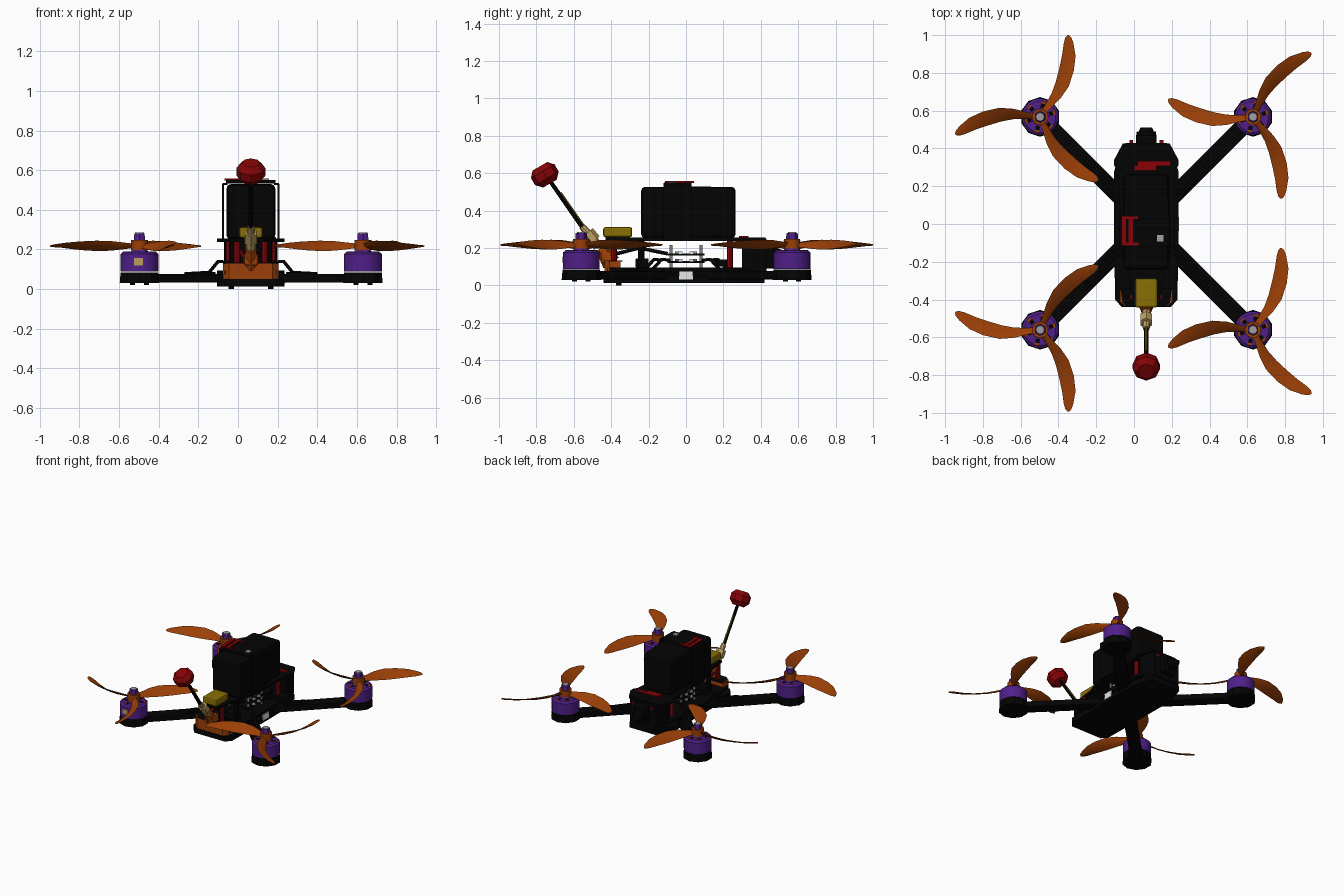
import bpy, bmesh
from math import sin, cos, pi, radians
from mathutils import Vector, Matrix

if "Cube" in bpy.data.objects:
    bpy.data.objects.remove(bpy.data.objects["Cube"])


def material(name, rgb, rough=0.7):
    m = bpy.data.materials.new(name)
    m.use_nodes = True
    m.diffuse_color = (*rgb, 1)
    node = m.node_tree.nodes["Principled BSDF"]
    node.inputs["Base Color"].default_value = (*rgb, 1)
    node.inputs["Roughness"].default_value = rough
    return m


BLACK = material("carbon black", (.0012, .0012, .0012))
ORANGE = material("burnt orange", (.33, .05, .002))
PURPLE = material("anodised purple", (.08, .014, .25))
RED = material("dark red", (.24, .001, .002))
YELLOW = material("mustard yellow", (.25, .16, .002))
BRASS = material("pale brass", (.50, .34, .12))
SILVER = material("silver grey", (.35, .35, .36))
SLATE = material("slate blue", (.10, .15, .20))
WHITE = material("white", (1, 1, 1))
CX = .065  # centre line of the airframe


def finish(bm, name, mat, smooth=False):
    bmesh.ops.recalc_face_normals(bm, faces=bm.faces[:])
    me = bpy.data.meshes.new(name)
    bm.to_mesh(me)
    bm.free()
    me.materials.append(mat)
    ob = bpy.data.objects.new(name, me)
    bpy.context.collection.objects.link(ob)
    if smooth:
        bpy.ops.object.select_all(action='DESELECT')
        ob.select_set(True)
        bpy.context.view_layer.objects.active = ob
        bpy.ops.object.shade_smooth_by_angle(angle=radians(35))
    return ob


def box(name, centre, size, mat, bevel=0, turn=0):
    bm = bmesh.new()
    bmesh.ops.create_cube(bm, size=1)
    bmesh.ops.scale(bm, vec=size, verts=bm.verts)
    if bevel:
        bmesh.ops.bevel(bm, geom=bm.edges[:], offset=bevel, segments=2,
                        profile=.5, affect='EDGES')
    bmesh.ops.rotate(bm, matrix=Matrix.Rotation(turn, 3, 'Z'), verts=bm.verts)
    bmesh.ops.translate(bm, vec=centre, verts=bm.verts)
    return finish(bm, name, mat)


def rod(name, a, b, r1, r2, mat, sides=12, smooth=True):
    a, b = Vector(a), Vector(b)
    bm = bmesh.new()
    bmesh.ops.create_cone(bm, cap_ends=True, segments=sides, radius1=r1,
                          radius2=r2, depth=(b - a).length)
    rot = (b - a).to_track_quat('Z', 'Y').to_matrix().to_4x4()
    bmesh.ops.transform(bm, matrix=Matrix.Translation((a + b) / 2) @ rot, verts=bm.verts)
    return finish(bm, name, mat, smooth)


def plate(name, half, z0, z1, mat):
    """Prism mirrored about the centre line, half = (half width, y) points."""
    outline = [(CX + w, y) for w, y in half] + [(CX - w, y) for w, y in reversed(half)]
    bm = bmesh.new()
    face = bm.faces.new([bm.verts.new((x, y, z0)) for x, y in outline])
    new = bmesh.ops.extrude_face_region(bm, geom=[face])["geom"]
    bmesh.ops.translate(bm, vec=(0, 0, z1 - z0),
                        verts=[v for v in new if isinstance(v, bmesh.types.BMVert)])
    return finish(bm, name, mat)


def wire(name, pts, r, mat):
    cu = bpy.data.curves.new(name, 'CURVE')
    cu.dimensions = '3D'
    cu.bevel_depth, cu.bevel_resolution, cu.use_fill_caps = r, 1, True
    sp = cu.splines.new('POLY')
    sp.points.add(len(pts) - 1)
    for p, co in zip(sp.points, pts):
        p.co = (*co, 1)
    cu.materials.append(mat)
    bpy.context.collection.objects.link(bpy.data.objects.new(name, cu))


# blade stations: radius, sweep in degrees before the tip, chord, pitch in degrees
BLADE = [(.02, -17, .035, 34), (.07, -18, .047, 42), (.14, -18, .072, 41),
         (.21, -15, .090, 36), (.29, -10, .090, 30), (.36, -6, .078, 24),
         (.42, -2, .053, 18), (.447, -.5, .032, 15), (.458, 0, .008, 12)]


def propeller(name, x, y, spin):
    bm = bmesh.new()
    for k in range(3):
        tip = radians(71 + 120.7 * k)
        path = [Vector((r * cos(tip + radians(a)), r * sin(tip + radians(a)), 0))
                for r, a, c, p in BLADE]
        rings = []
        for i, (r, a, chord, pitch) in enumerate(BLADE):
            t = (path[min(i + 1, len(path) - 1)] - path[max(i - 1, 0)]).normalized()
            lead = Vector((t.y, -t.x, 0))
            across = lead * cos(radians(pitch)) + Vector((0, 0, sin(radians(pitch))))
            up = across.cross(t) * -1
            ring = []
            for u, v in ((-.5, 0), (-.2, .4), (.2, .5), (.5, 0), (.2, -.2), (-.2, -.2)):
                co = path[i] + across * u * chord + up * v * .012
                ring.append(bm.verts.new((x + co.x, y + spin * co.y, .218 + co.z)))
            rings.append(ring)
        for p, q in zip(rings, rings[1:]):
            for j in range(6):
                bm.faces.new((p[j], p[j - 1], q[j - 1], q[j]))
        bm.faces.new(rings[0])
        bm.faces.new(rings[-1])
    finish(bm, name, ORANGE, True)


# four arms, each with motor and propeller
for sx, mx in ((-1, -.497), (1, .63)):
    for sy, my in ((-1, -.56), (1, .567)):
        tag = ("left_" if sx > 0 else "right_") + ("rear_" if sy > 0 else "front_")
        ang = pi / 4 * sx * sy
        mid = ((mx + CX) / 2, (my + .005) / 2)
        box(tag + "arm", (*mid, .055), (.79, .088, .045), BLACK, .006, ang)
        box(tag + "speed_controller", (CX + sx * .25, sy * .255, .077),
            (.15, .06, .018), BLACK, .004, ang)
        rod(tag + "arm_pad", (mx, my, .03), (mx, my, .085), .105, .10, BLACK, 10)
        rod(tag + "motor_bell", (mx, my, .088), (mx, my, .176), .098, .098, PURPLE, 18)
        rod(tag + "bell_shoulder", (mx, my, .176), (mx, my, .188), .098, .084, PURPLE, 18)
        rod(tag + "motor_neck", (mx, my, .186), (mx, my, .2), .045, .038, PURPLE)
        # dark vents and copper windings between the bell spokes
        for k in range(6):
            a = k * pi / 3 + .3
            box(tag + "bell_vent", (mx + .06 * cos(a), my + .06 * sin(a), .188),
                (.022, .022, .004), BLACK, 0, a)
            box(tag + "winding", (mx + .078 * cos(a), my + .078 * sin(a), .188),
                (.012, .024, .005), ORANGE, 0, a)
        for k in range(4):
            a = k * pi / 2 + pi / 4
            bx, by = mx + .05 * cos(a), my + .05 * sin(a)
            rod(tag + "pad_bolt", (bx, by, .02), (bx, by, .032), .013, .013, BLACK, 8)
        rod(tag + "propeller_hub", (mx, my, .198), (mx, my, .248), .043, .043, ORANGE, 16)
        rod(tag + "propeller_nut", (mx, my, .248), (mx, my, .28), .032, .03, PURPLE, 6, False)
        rod(tag + "shaft_tip", (mx, my, .278), (mx, my, .285), .024, .022, SILVER, 8)
        propeller(tag + "propeller", mx, my, -sx * sy)
        # motor leads climbing to the electronics
        for d in (-.02, .02):
            wire(tag + "motor_lead", [(CX + sx * .33, sy * (.33 + d), .078),
                 (CX + sx * .21, sy * (.2 + d), .085), (CX + sx * .165, sy * (.15 + d), .14),
                 (CX + sx * .1, sy * (.11 + d), .135)], .009, BLACK)
box("motor_badge", (-.502, -.6555, .138), (.045, .007, .036), BRASS)

# frame plates
plate("bottom_plate", [(.13, -.44), (.165, -.40), (.17, -.1), (.17, .28), (.125, .42)],
      .012, .05, BLACK)
plate("middle_plate", [(.13, -.42), (.16, -.38), (.17, -.12), (.17, .28), (.12, .40)],
      .075, .095, BLACK)
plate("top_plate", [(.07, -.43), (.085, -.30), (.12, -.2), (.14, -.05), (.14, .1),
                    (.15, .28), (.17, .31), (.17, .34), (.125, .425)], .238, .255, BLACK)
box("side_label", (CX + .17, 0, .053), (.009, .075, .044), WHITE)
for sx in (-1, 1):
    rod("frame_bolt", (CX + sx * .1, -.36, 0), (CX + sx * .1, -.36, .018),
        .014, .014, BLACK, 8)
    # standoffs between the plates
    for y, w, mat in ((-.385, .07, RED), (-.24, .09, BLACK), (.235, .11, RED)):
        rod("standoff", (CX + sx * w, y, .09), (CX + sx * w, y, .24), .017, .017, mat, 8)

# electronics stack
for z, chip in ((.125, SLATE), (.165, SILVER)):
    box("circuit_board", (CX, .0, z), (.19, .2, .01), BLACK)
    for sx in (-1, 1):
        for sy in (-1, 1):
            rod("board_spacer", (CX + sx * .08, sy * .08, .09),
                (CX + sx * .08, sy * .08, .215), .009, .009, SILVER, 6)
            box("board_chip", (CX + sx * .05, sy * .04, z + .01), (.03, .035, .012), chip)
            box("board_socket", (CX + sx * .09, sy * .03, z + .01), (.014, .02, .012), WHITE)
box("power_capacitor", (CX, -.235, .12), (.20, .07, .05), BLACK, .006)
box("receiver", (CX, .2, .12), (.13, .09, .04), BLACK, .006)
for sx, mat in ((-1, RED), (1, BLACK)):
    wire("power_lead", [(CX + sx * .03, -.1, .17), (CX + sx * .06, -.25, .2),
                        (CX + sx * .04, -.37, .17)], .011, mat)

# battery and strap
box("battery", (CX, .0125, .39), (.24, .505, .275), BLACK, .022)
box("battery_wrap", (CX, .02, .39), (.246, .26, .28), BLACK, .022)
box("strap_top", (CX, -.045, .541), (.25, .15, .018), BLACK, .004)
for sx in (-1, 1):
    box("strap_side", (CX + sx * .14, -.045, .385), (.01, .15, .29), BLACK)
    box("strap_corner", (CX + sx * .13, -.045, .531), (.026, .15, .01), BLACK)
for x in (-.055, -.018):
    box("buckle_bar", (x, -.035, .553), (.024, .155, .009), RED)
for y in (-.105, .035):
    box("buckle_end", (-.02, y, .553), (.09, .016, .009), RED)
box("strap_tag", (.14, -.075, .553), (.034, .036, .008), SILVER)

# rear camera housing
plate("camera_housing", [(.13, .30), (.135, .35), (.11, .43)], .05, .25, BLACK)
box("camera_body", (CX, .44, .16), (.11, .06, .14), BLACK, .008)
rod("camera_barrel", (CX, .46, .16), (CX, .49, .16), .055, .05, BLACK, 16)
rod("camera_lens", (CX, .49, .16), (CX, .512, .16), .04, .03, BLACK, 16)
box("red_clip", (.105, .32, .259), (.175, .026, .01), RED)
box("red_clip_hook", (.06, .297, .259), (.12, .026, .01), RED)
for sx in (-1, 1):
    box("camera_side_trim", (CX + sx * .08, .437, .215), (.02, .014, .02), RED)

# front bumper and antenna mount
plate("front_bumper", [(.11, -.437), (.14, -.41), (.14, -.35)], .035, .13, ORANGE)
plate("bumper_cover", [(.105, -.437), (.126, -.415), (.136, -.34)], .128, .134, BLACK)
rod("antenna_mount", (CX, -.40, .12), (CX, -.455, .20), .05, .03, ORANGE, 6, False)
box("antenna_bracket", (CX, -.415, .15), (.07, .08, .06), ORANGE, .008)

# video transmitter, antenna connector, stalk and cap
box("video_transmitter", (CX, -.365, .285), (.118, .155, .055), YELLOW, .012)
rod("connector_base", (CX, -.47, .205), (CX, -.50, .25), .026, .026, BRASS, 8, False)
rod("connector_nut", (CX, -.49, .24), (CX, -.525, .285), .036, .034, BRASS, 6, False)
rod("connector_tip", (CX, -.52, .275), (CX, -.555, .315), .021, .018, BRASS, 8)
rod("antenna_stalk", (CX, -.55, .305), (CX, -.735, .57), .012, .011, BLACK, 8)
rod("stalk_stripe", (CX, -.545, .318), (CX, -.67, .497), .005, .005, YELLOW, 6)
axis = Vector((0, -.5, .866))
cap = Vector((CX, -.755, .592))
for name, s, e, r1, r2 in (("cap_lower", -.055, -.022, .042, .073),
                           ("cap_middle", -.022, .022, .073, .073),
                           ("cap_upper", .022, .052, .073, .045)):
    rod("antenna_" + name, cap + axis * s, cap + axis * e, r1, r2, RED, 8, False)
